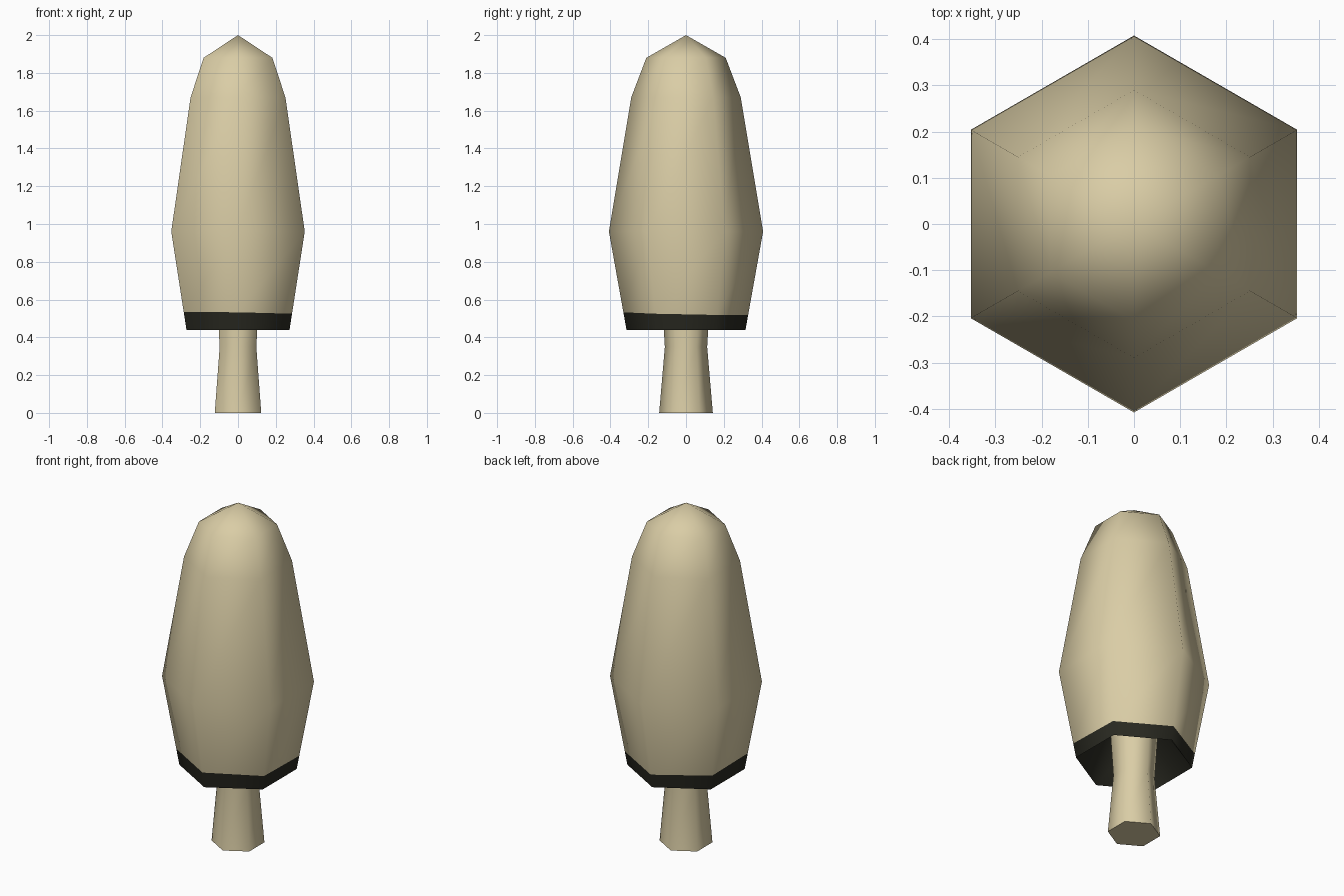
import bpy, bmesh, math

if "Cube" in bpy.data.objects:
    bpy.data.objects.remove(bpy.data.objects["Cube"])

SIDES = 6


def material(name, rgb):
    m = bpy.data.materials.new(name)
    m.diffuse_color = (*rgb, 1)
    m.use_nodes = True
    m.node_tree.nodes["Principled BSDF"].inputs["Base Color"].default_value = m.diffuse_color
    return m


beige = material("pale beige", (0.70, 0.61, 0.38))
dark = material("dark gill", (0.022, 0.022, 0.015))


def lathe(profile, close_start=False):
    """Six-sided turned form from (radius, z) points, corners on +y and -y."""
    bm = bmesh.new()
    rings = []
    for r, z in profile:
        if r == 0:
            rings.append([bm.verts.new((0, 0, z))] * SIDES)
        else:
            angles = [math.pi / 2 + 2 * math.pi * i / SIDES for i in range(SIDES)]
            rings.append([bm.verts.new((r * math.cos(a), r * math.sin(a), z)) for a in angles])
    for low, high in zip(rings, rings[1:]):
        for i in range(SIDES):
            j = (i + 1) % SIDES
            corners = [low[i], low[j], high[j], high[i]]
            bm.faces.new(list(dict.fromkeys(corners)))
    if close_start:
        bm.faces.new(rings[0][::-1])
    return bm


def finish(bm, name, mats, sharp=None):
    me = bpy.data.meshes.new(name)
    bm.to_mesh(me)
    bm.free()
    ob = bpy.data.objects.new(name, me)
    bpy.context.collection.objects.link(ob)
    for m in mats:
        me.materials.append(m)
    bpy.ops.object.select_all(action='DESELECT')
    ob.select_set(True)
    bpy.context.view_layer.objects.active = ob
    if sharp:
        bpy.ops.object.shade_smooth_by_angle(angle=math.radians(sharp))
    else:
        bpy.ops.object.shade_smooth()
    return ob


# Stem: flared foot, slim waist, running up into the hollow cap
stem = lathe([(0.142, 0), (0.112, 0.35), (0.135, 0.72)], close_start=True)
finish(stem, "stem", [beige], 65)

# Cap: outer bell, with a slightly tilted cut for the dark rim band
cap = lathe([(0.315, 0.44), (0.408, 0.96), (0.29, 1.67), (0.21, 1.88), (0, 2.0)])
bmesh.ops.bisect_plane(cap, geom=cap.verts[:] + cap.edges[:] + cap.faces[:],
                       plane_co=(0, 0, 0.526), plane_no=(0.015, 0.02, 1))
for f in cap.faces:
    f.material_index = 1 if f.calc_center_median().z < 0.51 else 0
finish(cap, "cap", [beige, dark])

# Gills: dark hollow underside closing in on the stem
gills = lathe([(0.125, 0.70), (0.315, 0.44)])
finish(gills, "gills", [dark])
